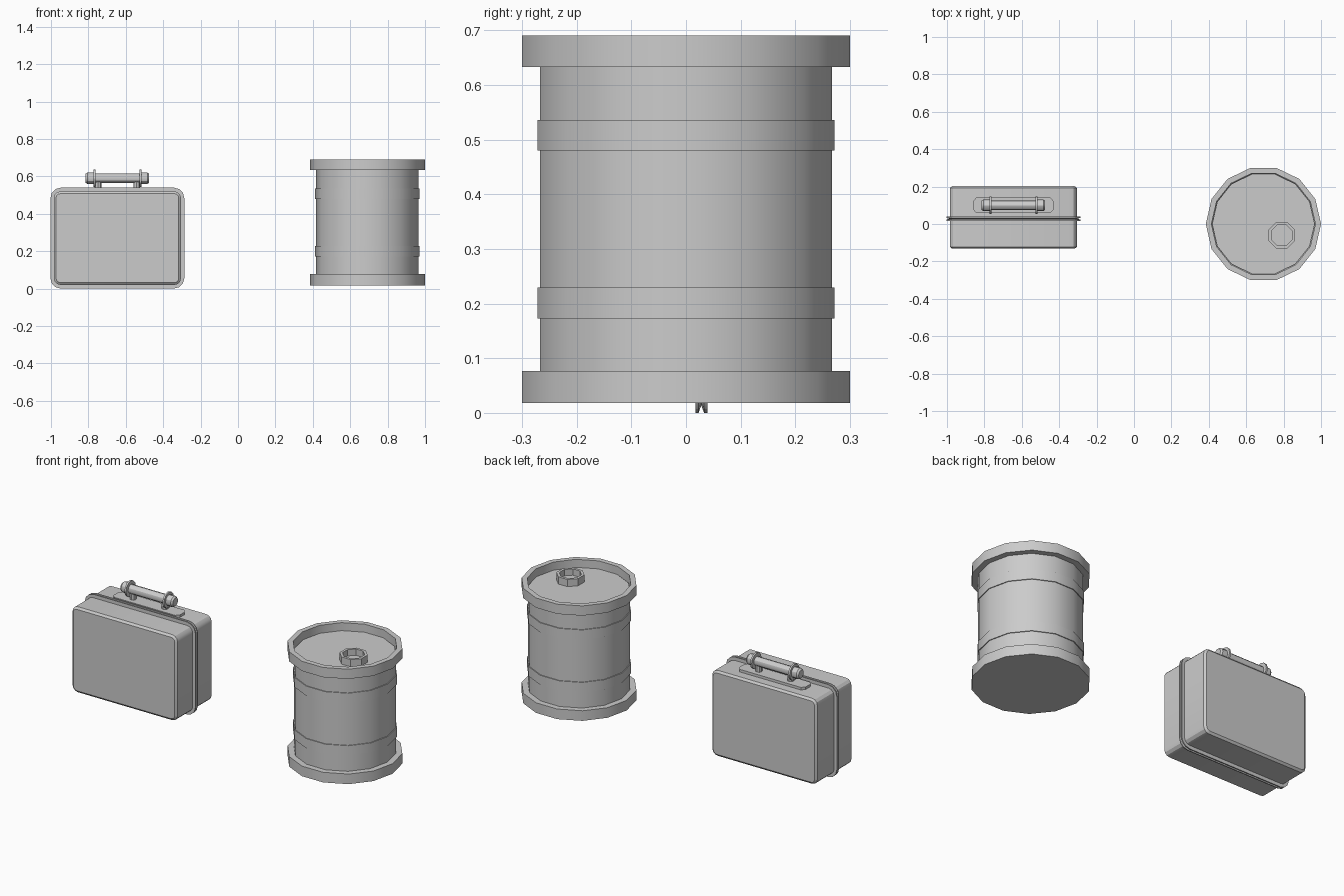
import bpy, bmesh
from math import sin, cos, pi, radians
from mathutils import Vector

if "Cube" in bpy.data.objects:
    bpy.data.objects.remove(bpy.data.objects["Cube"])


def finish(name, bm, angle=30):
    bmesh.ops.recalc_face_normals(bm, faces=bm.faces)
    me = bpy.data.meshes.new(name)
    bm.to_mesh(me)
    bm.free()
    ob = bpy.data.objects.new(name, me)
    bpy.context.collection.objects.link(ob)
    bpy.ops.object.select_all(action='DESELECT')
    ob.select_set(True)
    bpy.context.view_layer.objects.active = ob
    bpy.ops.object.shade_smooth_by_angle(angle=radians(angle))
    return ob


def loft(name, loops, caps=True, closed=False):
    """Skin a list of equal-length point loops."""
    bm = bmesh.new()
    rings = [[bm.verts.new(p) for p in loop] for loop in loops]
    pairs = list(zip(rings, rings[1:]))
    if closed:
        pairs.append((rings[-1], rings[0]))
    for a, b in pairs:
        n = len(a)
        for i in range(n):
            j = (i + 1) % n
            bm.faces.new((a[i], a[j], b[j], b[i]))
    if caps and not closed:
        bm.faces.new(rings[0])
        bm.faces.new(rings[-1])
    return finish(name, bm)


def lathe(name, centre, profile, n, axis='Z', closed=False, start=0.0):
    """Revolve (radius, height) points around the Z or X axis."""
    c = Vector(centre)
    loops = []
    for r, h in profile:
        loop = []
        for i in range(n):
            a = start + 2 * pi * i / n
            u, v = r * cos(a), r * sin(a)
            loop.append(c + Vector((u, v, h) if axis == 'Z' else (h, u, v)))
        loops.append(loop)
    return loft(name, loops, closed=closed)


# ---- Suitcase ----
CX, CZ = -0.645, 0.27


def case_loop(y, hx, hz, r, seg=3):
    pts = []
    for k, (sx, sz) in enumerate(((1, 1), (-1, 1), (-1, -1), (1, -1))):
        for i in range(seg + 1):
            a = pi / 2 * (k + i / seg)
            pts.append((CX + sx * (hx - r) + r * cos(a), y,
                        CZ + sz * (hz - r) + r * sin(a)))
    return pts


# shell with narrow bevels at front and back
loft("suitcase_shell", [case_loop(y, 0.34 - d, 0.25 - d, 0.035 - d)
                        for y, d in ((-0.132, 0.012), (-0.122, 0),
                                     (0.192, 0), (0.202, 0.012))])

# double-ridged rim around the seam
loft("suitcase_rim", [case_loop(y, 0.34 + d, 0.255 + d - 0.003, 0.038 + d)
                      for y, d in ((0.017, -0.01), (0.017, 0.018), (0.023, 0.018),
                                   (0.028, 0.004), (0.033, 0.018), (0.039, 0.018),
                                   (0.039, -0.01))], closed=True)

# handle base plate with clipped corners
HY, HZ = 0.1, 0.59


def plate_loop(z):
    outline = ((0.215, 0.022), (0.198, 0.042), (-0.198, 0.042), (-0.215, 0.022),
               (-0.215, -0.022), (-0.198, -0.042), (0.198, -0.042), (0.215, -0.022))
    return [(CX + x, HY + y, z) for x, y in outline]


loft("handle_plate", [plate_loop(0.51), plate_loop(0.535)])

# grip, end caps, collars and posts
lathe("handle_grip", (CX, HY, HZ), [(0.026, -0.14), (0.026, 0.14)], 12, 'X')
for side, s in (("left", -1), ("right", 1)):
    c = (CX, HY, HZ)
    lathe(f"handle_cap_{side}", c,
          [(0.031, s * 0.12), (0.031, s * 0.16), (0.024, s * 0.17)], 12, 'X')
    lathe(f"handle_collar_{side}", c,
          [(0.046, s * 0.118), (0.046, s * 0.128)], 12, 'X')
    lathe(f"handle_post_{side}", (CX + s * 0.103, HY, 0),
          [(0.018, 0.53), (0.018, 0.585)], 8)

# ---- Barrel ----
BX = 0.692
lathe("barrel_body", (BX, 0, 0), [(0.274, 0.05), (0.274, 0.645)], 14)
lathe("barrel_bottom_rim", (BX, 0, 0), [(0.308, 0.018), (0.308, 0.077)], 14)
lathe("barrel_top_rim", (BX, 0, 0),
      [(0.272, 0.633), (0.308, 0.633), (0.308, 0.69), (0.278, 0.69), (0.278, 0.64)],
      14, closed=True)
for name, z in (("lower", 0.173), ("upper", 0.48)):
    lathe(f"barrel_band_{name}", (BX, 0, z),
          [(0.27, 0), (0.279, 0), (0.279, 0.056), (0.27, 0.056)], 14, closed=True)

# filler neck on the lid
lathe("barrel_bung", (0.79, -0.06, 0),
      [(0.076, 0.64), (0.076, 0.687), (0.06, 0.687), (0.06, 0.65)], 8, start=pi / 8)
